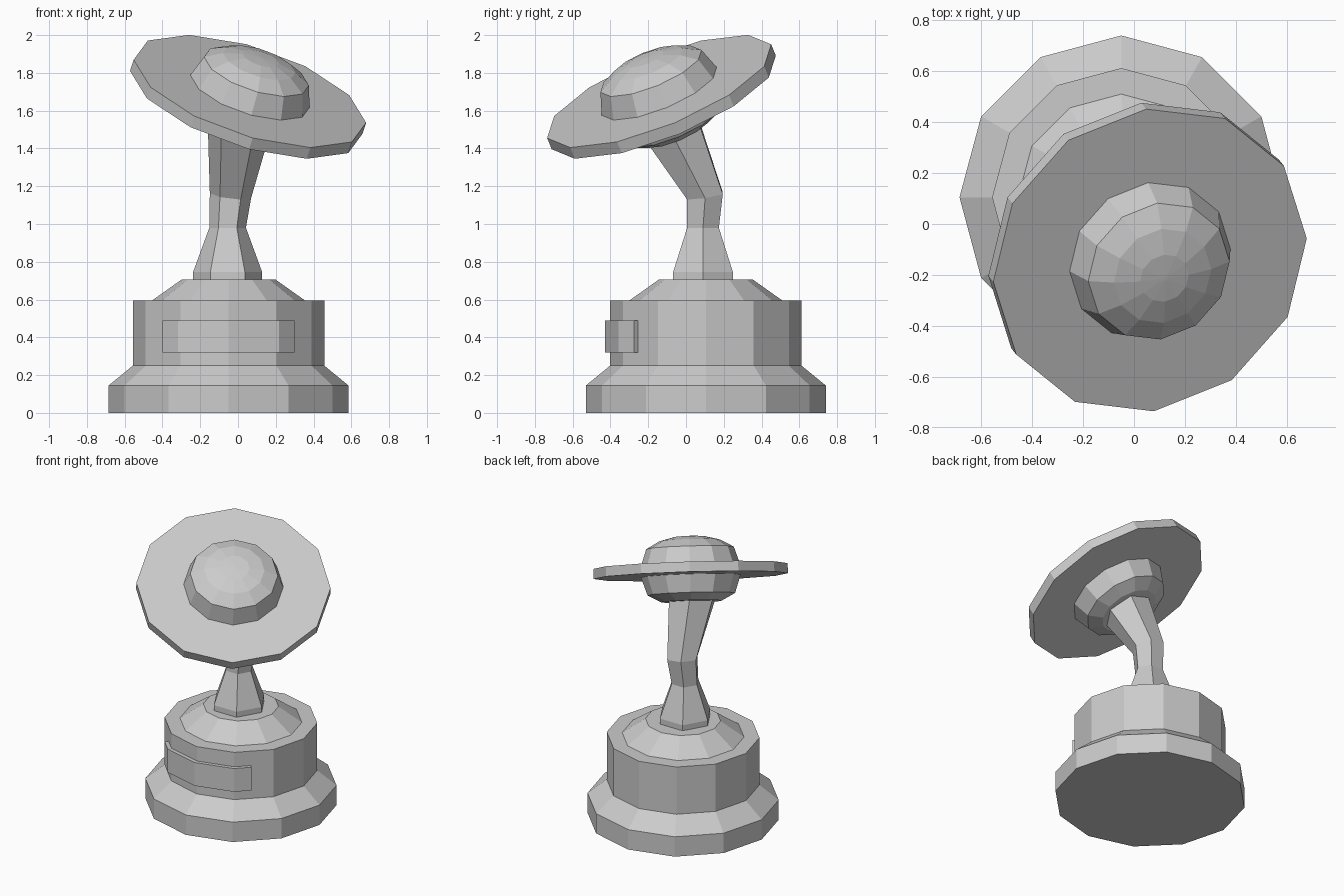
import bpy, bmesh
from math import cos, sin, tau
from mathutils import Matrix, Vector

old = bpy.data.objects.get("Cube")
if old:
    bpy.data.objects.remove(old, do_unlink=True)

grey = bpy.data.materials.new("plain grey")
grey.use_nodes = True
GREY = (0.6, 0.6, 0.6, 1)
grey.diffuse_color = GREY
grey.node_tree.nodes["Principled BSDF"].inputs["Base Color"].default_value = GREY


def finish(name, bm):
    bmesh.ops.recalc_face_normals(bm, faces=bm.faces)
    mesh = bpy.data.meshes.new(name)
    bm.to_mesh(mesh)
    bm.free()
    mesh.materials.append(grey)
    ob = bpy.data.objects.new(name, mesh)
    bpy.context.collection.objects.link(ob)
    return ob


def loft(name, rings, sides):
    """Join (matrix, radius) rings into a capped, flat-sided solid."""
    bm = bmesh.new()
    loops = [[bm.verts.new(m @ Vector((r * cos(tau * i / sides), r * sin(tau * i / sides), 0)))
              for i in range(sides)] for m, r in rings]
    for a, b in zip(loops, loops[1:]):
        for i in range(sides):
            j = (i + 1) % sides
            bm.faces.new((a[i], a[j], b[j], b[i]))
    bm.faces.new(loops[0])
    bm.faces.new(loops[-1])
    return finish(name, bm)


def turned(name, profile, frame, sides=12):
    return loft(name, [(frame @ Matrix.Translation((0, 0, z)), r) for r, z in profile], sides)


# Stepped pedestal
base = Matrix.Translation((-0.05, 0.105, 0))
turned("pedestal", [(0.635, 0), (0.635, 0.145), (0.507, 0.25), (0.507, 0.595)], base)
turned("pedestal_cap", [(0.405, 0.59), (0.405, 0.595), (0.25, 0.705)], base)

# Name plate wrapped around the front of the pedestal
half = [(0.2675, -0.463), (0.35, -0.38), (0.3325, -0.36), (0.25, -0.435)]
right = [(0, -0.535)] + half + [(0, -0.5)]
outline = right + [(-x, y) for x, y in reversed(half)]
bm = bmesh.new()
face = bm.faces.new([bm.verts.new(base @ Vector((x, y, 0.32))) for x, y in outline])
ext = bmesh.ops.extrude_face_region(bm, geom=[face])
bmesh.ops.translate(bm, vec=(0, 0, 0.17),
                    verts=[v for v in ext["geom"] if isinstance(v, bmesh.types.BMVert)])
finish("name_plate", bm)

# Tilted frame of the saucer: x across, y up the slope, z along its axis
axis = Vector((0.29, -0.363, 0.885)).normalized()
across = Vector((-0.023, 0.922, 0.386)).cross(axis).normalized()
slope = axis.cross(across)
saucer = Matrix.Translation((0.063, -0.142, 1.703)) @ Matrix(
    (across, slope, axis)).transposed().to_4x4()

turned("saucer_rim", [(0.643, -0.067), (0.643, 0)], saucer)
turned("saucer_dome", [(0.33, -0.01), (0.33, 0), (0.29, 0.12), (0.2, 0.17),
                       (0.1, 0.195), (0.01, 0.2)], saucer)
turned("saucer_belly", [(0.33, -0.06), (0.33, -0.067), (0.29, -0.187), (0.2, -0.235)], saucer)

# Bent hexagonal stem
up = Vector((0, 0, 1))
stem = []
for centre, lean, radius in [((-0.055, 0.09, 0.7), 0, 0.183), ((-0.055, 0.09, 0.745), 0, 0.183),
                             ((-0.055, 0.09, 0.98), 0, 0.097), ((-0.04, 0.1, 1.15), 0.4, 0.11),
                             ((0, -0.07, 1.5), 1, 0.168)]:
    turn = up.rotation_difference(up.lerp(axis, lean)).to_matrix().to_4x4()
    stem.append((Matrix.Translation(centre) @ turn, radius))
loft("stem", stem, 6)
